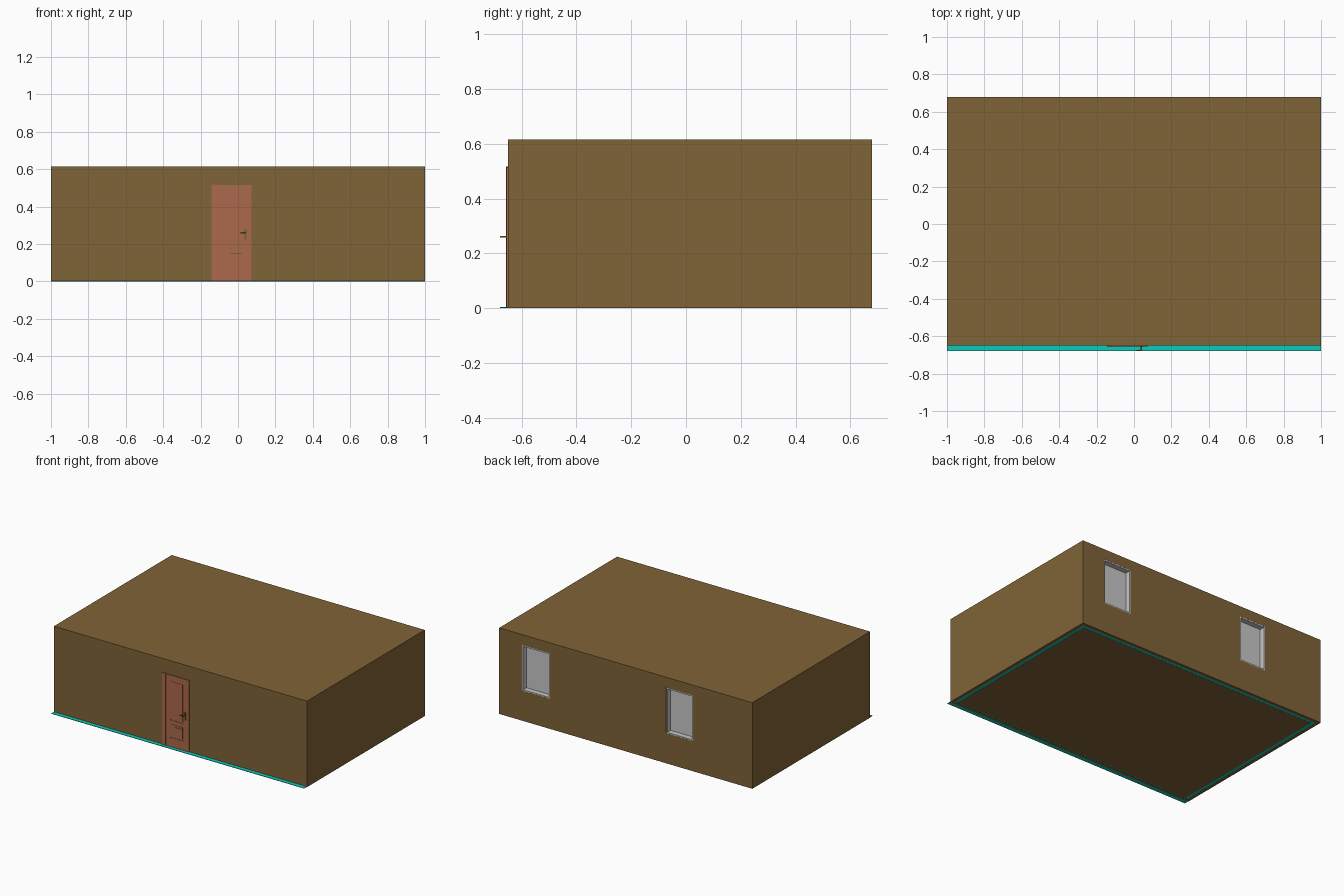
import bpy

if "Cube" in bpy.data.objects:
    bpy.data.objects.remove(bpy.data.objects["Cube"])

def srgb(r, g, b):
    f = lambda c: c / 12.92 if c <= 0.04045 else ((c + 0.055) / 1.055) ** 2.4
    return (f(r / 255), f(g / 255), f(b / 255), 1)

def material(name, *rgb):
    m = bpy.data.materials.new(name)
    m.diffuse_color = srgb(*rgb)
    m.use_nodes = True
    m.node_tree.nodes["Principled BSDF"].inputs["Base Color"].default_value = m.diffuse_color
    return m

BROWN = material("brown wall", 128, 99, 55)
TEAL = material("teal floor", 17, 200, 182)
RED = material("red brown door", 171, 105, 76)
GREY = material("pale grey window", 200, 200, 200)
BRASS = material("dark brass", 120, 100, 35)

def box(name, x, y, z, mat):
    """Box given by its (min, max) span on every axis."""
    bpy.ops.mesh.primitive_cube_add(size=1, location=[sum(s) / 2 for s in (x, y, z)])
    ob = bpy.context.object
    ob.name = name
    ob.scale = [s[1] - s[0] for s in (x, y, z)]
    bpy.ops.object.transform_apply(location=False, rotation=False, scale=True)
    ob.data.materials.append(mat)
    return ob

def cut(target, x, y, z):
    """Subtract a box from the target and drop the cutter."""
    cutter = box("cutter", x, y, z, target.data.materials[0])
    cutter.hide_render = True
    bpy.context.view_layer.objects.active = target
    mod = target.modifiers.new("cut", 'BOOLEAN')
    mod.operation, mod.solver, mod.object = 'DIFFERENCE', 'EXACT', cutter
    bpy.ops.object.modifier_apply(modifier=mod.name)
    bpy.data.objects.remove(cutter)

F, B, H = -0.65, 0.68, 0.615   # front wall, back wall, height
T = 0.022                      # wall thickness
WINDOWS = [(0.60, 0.82), (-0.53, -0.32)]
WZ = (0.215, 0.54)

# hollow shell of walls and roof, with window openings in the back
shell = box("walls_and_roof", (-1, 1), (F, B), (0, H), BROWN)
cut(shell, (-1 + T, 1 - T), (F + T, B - T), (-0.1, H - T))
for wx in WINDOWS:
    cut(shell, wx, (B - 0.1, B + 0.1), WZ)

# floor reaching out in front, with a brown underside
box("floor", (-0.999, 0.999), (-0.68, B - 0.001), (0.001, 0.004), TEAL)
box("floor_underside", (-0.955, 0.955), (F + 0.03, B - 0.045), (0, 0.002), BROWN)

# recessed windows: four frame bars and a pane
for i, (x0, x1) in enumerate(WINDOWS):
    y, t = (B - 0.045, B - 0.0005), 0.008
    z0, z1 = WZ
    for side, fx, fz in (("left", (x0, x0 + t), WZ), ("right", (x1 - t, x1), WZ),
                         ("bottom", (x0 + t, x1 - t), (z0, z0 + t)),
                         ("top", (x0 + t, x1 - t), (z1 - t, z1))):
        box(f"window_{i}_frame_{side}", fx, y, fz, GREY)
    box(f"window_{i}_pane", (x0 + t, x1 - t), (B - 0.045, B - 0.038), (z0 + t, z1 - t), GREY)

# door leaf with two recessed panels, and a jamb on the hinge side
DF = -0.655
door = box("door_leaf", (-0.112, 0.073), (DF, F + 0.005), (0.004, 0.515), RED)
for pz in ((0.195, 0.48), (0.07, 0.175)):
    cut(door, (-0.08, 0.03), (DF - 0.1, DF + 0.003), pz)
    box("door_panel", (-0.07, 0.02), (DF + 0.001, DF + 0.004), (pz[0] + 0.01, pz[1] - 0.01), RED)
box("door_jamb", (-0.142, -0.112), (DF - 0.002, F + 0.005), (0.004, 0.517), RED)
box("letter_slot", (-0.04, 0.022), (DF - 0.001, DF + 0.003), (0.147, 0.152), BRASS)

# handle: plate, shaft and lever
box("handle_plate", (0.034, 0.046), (DF - 0.003, DF + 0.002), (0.225, 0.28), BRASS)
box("handle_shaft", (0.036, 0.042), (-0.68, DF), (0.257, 0.263), BRASS)
box("handle_lever", (0.014, 0.042), (-0.68, -0.674), (0.257, 0.263), BRASS)
